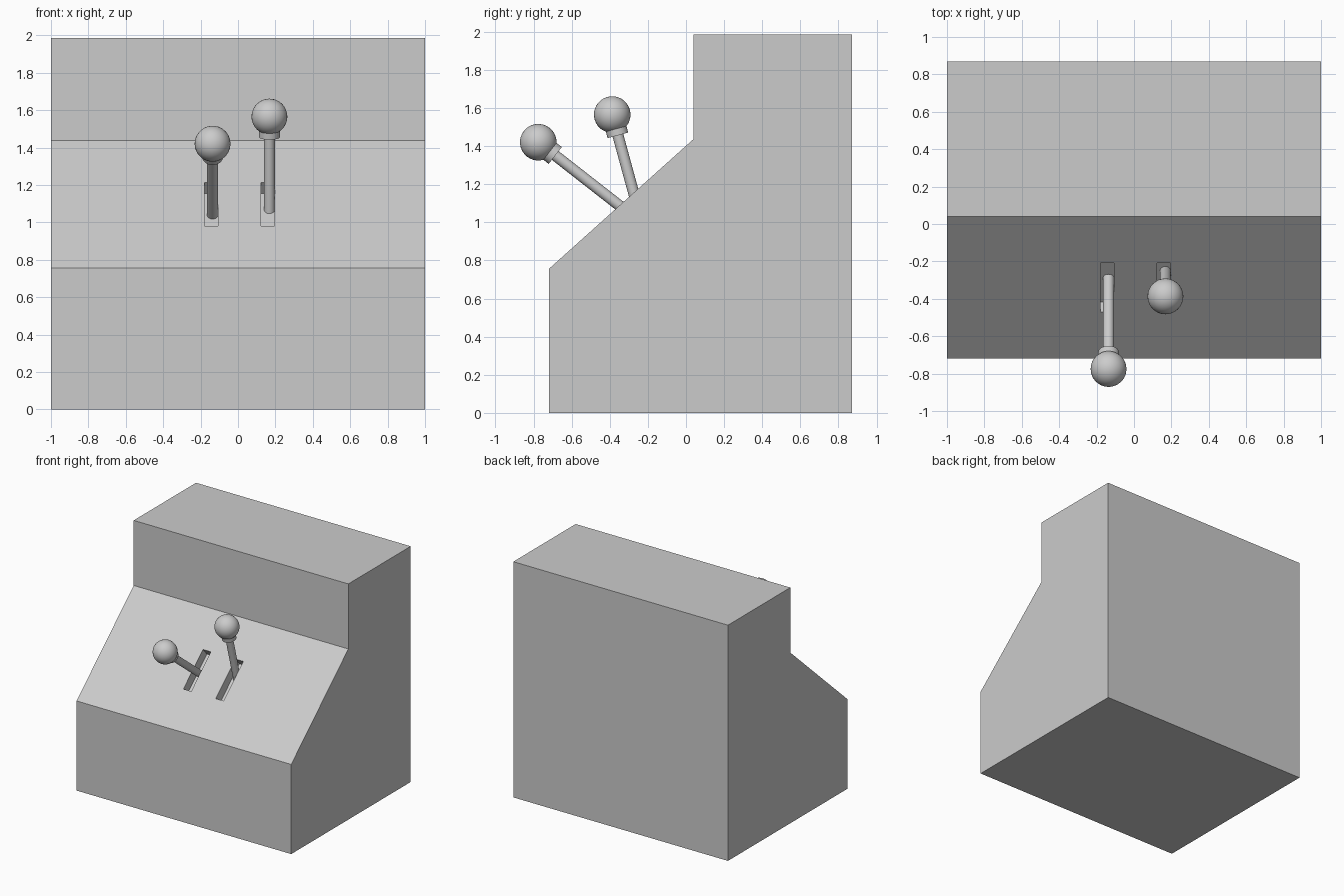
import bpy, bmesh, math
from mathutils import Vector

if "Cube" in bpy.data.objects:
    bpy.data.objects.remove(bpy.data.objects["Cube"])

# Cabinet side profile (y, z), extruded across x
PROFILE = [(-0.72, 0), (0.87, 0), (0.87, 1.985), (0.04, 1.985), (0.04, 1.437), (-0.72, 0.755)]
SLOPE = math.atan2(1.437 - 0.755, 0.76)


def slope_z(y):
    return 0.755 + (y + 0.72) * math.tan(SLOPE)


def make_cabinet():
    bm = bmesh.new()
    face = bm.faces.new([bm.verts.new((-1, y, z)) for y, z in PROFILE])
    ext = bmesh.ops.extrude_face_region(bm, geom=[face])
    moved = [g for g in ext["geom"] if isinstance(g, bmesh.types.BMVert)]
    bmesh.ops.translate(bm, verts=moved, vec=(2, 0, 0))
    bmesh.ops.recalc_face_normals(bm, faces=bm.faces)
    mesh = bpy.data.meshes.new("cabinet")
    bm.to_mesh(mesh)
    bm.free()
    obj = bpy.data.objects.new("cabinet", mesh)
    bpy.context.collection.objects.link(obj)
    return obj


def cut_slot(body, x, depth=0.08):
    # Shallow slot sunk square into the sloping panel
    y = -0.34
    bpy.ops.mesh.primitive_cube_add(size=1, location=(x, y, slope_z(y)), rotation=(SLOPE, 0, 0))
    cutter = bpy.context.object
    cutter.scale = (0.073, 0.35, depth * 2)
    cutter.hide_render = True
    mod = body.modifiers.new("slot", 'BOOLEAN')
    mod.operation = 'DIFFERENCE'
    mod.solver = 'EXACT'
    mod.object = cutter
    bpy.context.view_layer.objects.active = body
    bpy.ops.object.modifier_apply(modifier=mod.name)
    bpy.data.objects.remove(cutter)


def tube(name, ball, axis, start, end, radius, rot):
    bpy.ops.mesh.primitive_cylinder_add(vertices=32, radius=radius, depth=end - start,
                                        location=ball + axis * (start + end) / 2, rotation=rot)
    bpy.context.object.name = name
    bpy.ops.object.shade_smooth_by_angle()


def make_lever(side, ball, tilt):
    # Ball knob, collar and rod share one axis running down into the slot
    ball = Vector(ball)
    axis = Vector((0, math.sin(tilt), -math.cos(tilt)))
    rot = (tilt, 0, 0)
    bpy.ops.mesh.primitive_uv_sphere_add(segments=32, ring_count=16, radius=0.096,
                                         location=ball, rotation=rot)
    bpy.context.object.name = side + "_knob"
    bpy.ops.object.shade_smooth_by_angle()
    tube(side + "_collar", ball, axis, 0.06, 0.113, 0.056, rot)
    tube(side + "_rod", ball, axis, 0.08, 0.62, 0.029, rot)


cabinet = make_cabinet()
for slot_x in (-0.143, 0.159):
    cut_slot(cabinet, slot_x)

make_lever("left_lever", (-0.136, -0.775, 1.42), math.radians(52))
make_lever("right_lever", (0.168, -0.387, 1.565), math.radians(15.3))
